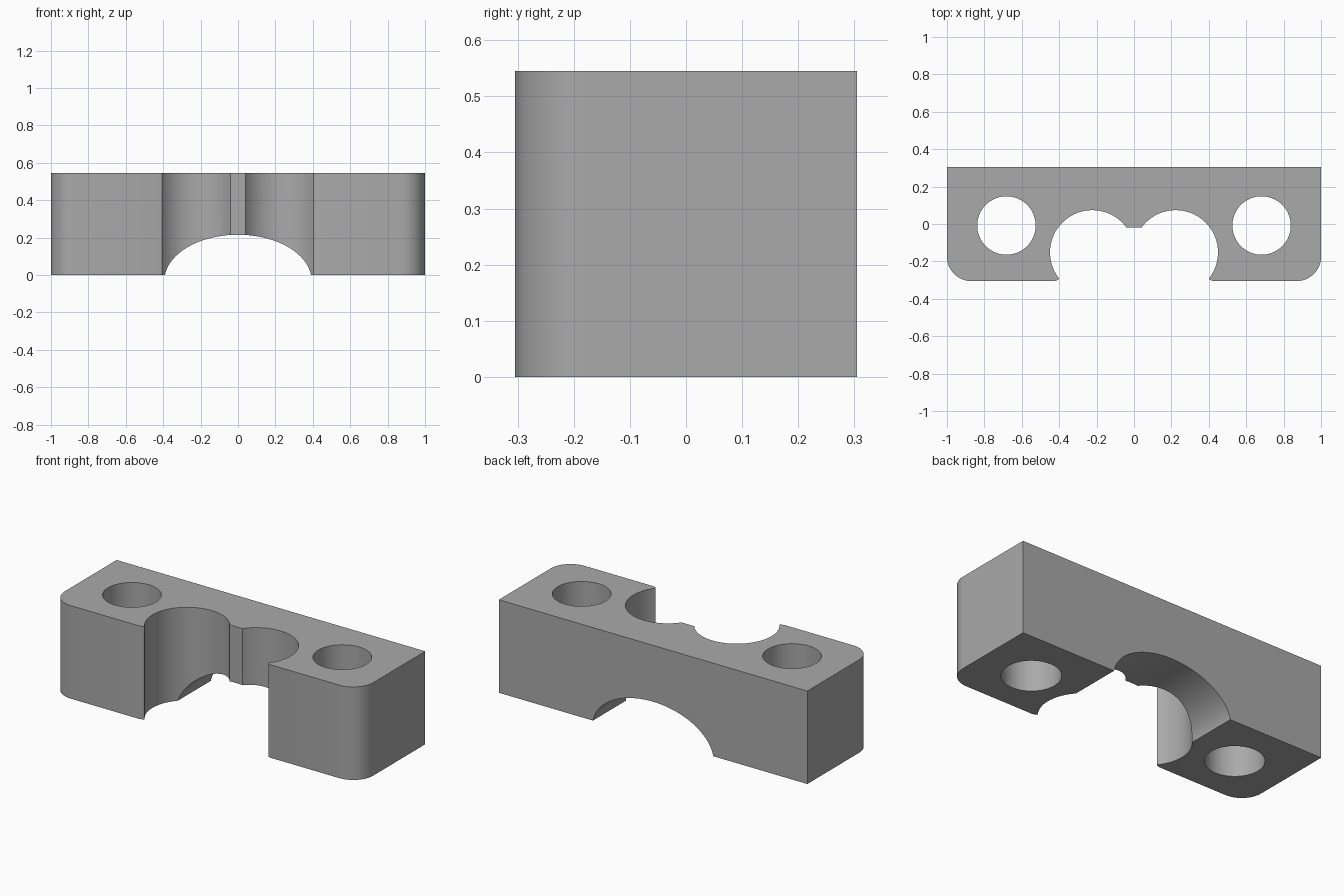
import bpy, bmesh
from math import pi, sin, cos, radians

if "Cube" in bpy.data.objects:
    bpy.data.objects.remove(bpy.data.objects["Cube"])

HALF_DEPTH, HEIGHT = 0.305, 0.545

grey = bpy.data.materials.new("mid grey")
grey.use_nodes = True
colour = (0.4, 0.4, 0.4, 1)
grey.diffuse_color = colour
grey.node_tree.nodes["Principled BSDF"].inputs["Base Color"].default_value = colour


def arc(cx, cy, rx, ry, start, end, steps):
    """Points along an elliptical arc, angles in degrees."""
    angles = [radians(start + (end - start) * i / steps) for i in range(steps + 1)]
    return [(cx + rx * cos(a), cy + ry * sin(a)) for a in angles]


def prism(name, outline, low, high, along="z"):
    """Extrude a closed 2D outline along z or y."""
    bm = bmesh.new()
    place = (lambda u, v: (u, v, low)) if along == "z" else (lambda u, v: (u, low, v))
    move = (0, 0, high - low) if along == "z" else (0, high - low, 0)
    face = bm.faces.new([bm.verts.new(place(u, v)) for u, v in outline])
    made = bmesh.ops.extrude_face_region(bm, geom=[face])["geom"]
    bmesh.ops.translate(bm, vec=move, verts=[g for g in made if isinstance(g, bmesh.types.BMVert)])
    bmesh.ops.recalc_face_normals(bm, faces=bm.faces)
    mesh = bpy.data.meshes.new(name)
    bm.to_mesh(mesh)
    bm.free()
    mesh.materials.append(grey)
    obj = bpy.data.objects.new(name, mesh)
    bpy.context.collection.objects.link(obj)
    return obj


# Block with rounded front corners
r = 0.13
outline = [(1, HALF_DEPTH), (-1, HALF_DEPTH)]
outline += arc(-1 + r, -HALF_DEPTH + r, r, r, 180, 270, 16)
outline += arc(1 - r, -HALF_DEPTH + r, r, r, 270, 360, 16)
block = prism("clamp_block", outline, 0, HEIGHT)

# Cutters: bolt holes, two round lobes, open mouth and underside arch
cutters = []
for side, label in ((1, "left"), (-1, "right")):
    for part, x, y, radius in (("bolt_hole", 0.682, -0.008, 0.156), ("lobe", 0.223, -0.152, 0.226)):
        ring = arc(side * x, y, radius, radius, 0, 360, 72)[:-1]
        cutters.append(prism(f"{label}_{part}_cutter", ring, -0.1, HEIGHT + 0.1))

half_mouth = [(0.05, -0.018), (0.22, -0.15), (0.22, -0.284), (0.397, -0.288),
              (0.408, -0.3), (0.43, -0.306), (0.43, -0.4)]
mouth = half_mouth + [(-x, y) for x, y in reversed(half_mouth)]
cutters.append(prism("mouth_cutter", mouth, -0.1, HEIGHT + 0.1))

arch = arc(0, -0.03, 0.393, 0.245, 0, 180, 64) + [(-0.393, -0.1), (0.393, -0.1)]
cutters.append(prism("arch_cutter", arch, -0.4, 0.4, along="y"))

bpy.ops.object.select_all(action="DESELECT")
bpy.context.view_layer.objects.active = block
block.select_set(True)
for cutter in cutters:
    cutter.hide_render = True
    cut = block.modifiers.new(cutter.name, "BOOLEAN")
    cut.operation, cut.solver, cut.object = "DIFFERENCE", "EXACT", cutter
    bpy.ops.object.modifier_apply(modifier=cut.name)
    bpy.data.objects.remove(cutter)

bpy.ops.object.shade_smooth_by_angle(angle=radians(25))
